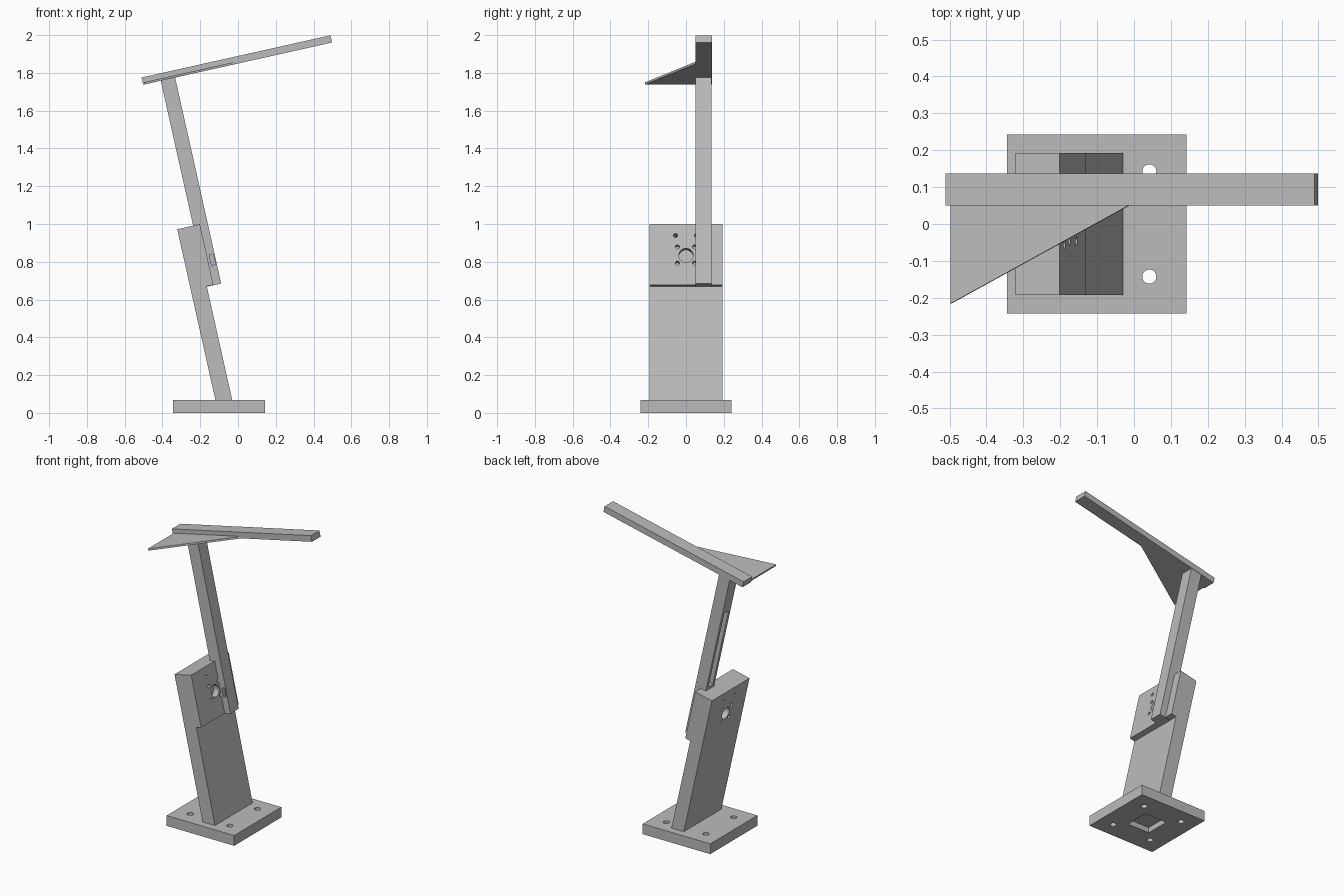
import bpy, bmesh, math
from mathutils import Matrix

if "Cube" in bpy.data.objects:
    bpy.data.objects.remove(bpy.data.objects["Cube"])

TILT = Matrix.Rotation(-math.radians(12.6), 4, 'Y')   # whole stand leans to -x
FLAT = Matrix.Identity(4)

grey = bpy.data.materials.new("plain grey")
grey.diffuse_color = (0.5, 0.5, 0.5, 1)
grey.use_nodes = True
grey.node_tree.nodes["Principled BSDF"].inputs["Base Color"].default_value = grey.diffuse_color


def make(name, bm, frame):
    bmesh.ops.recalc_face_normals(bm, faces=bm.faces)
    me = bpy.data.meshes.new(name)
    bm.to_mesh(me)
    bm.free()
    me.transform(frame)
    me.materials.append(grey)
    ob = bpy.data.objects.new(name, me)
    bpy.context.collection.objects.link(ob)
    return ob


def box(name, x, y, z, frame=FLAT):
    bm = bmesh.new()
    m = Matrix.LocRotScale(((x[0] + x[1]) / 2, (y[0] + y[1]) / 2, (z[0] + z[1]) / 2), None,
                           (x[1] - x[0], y[1] - y[0], z[1] - z[0]))
    bmesh.ops.create_cube(bm, size=1, matrix=m)
    return make(name, bm, frame)


def prism(name, pts, direction, frame):
    """Extrude a closed outline along a direction."""
    bm = bmesh.new()
    face = bm.faces.new([bm.verts.new(p) for p in pts])
    new = bmesh.ops.extrude_face_region(bm, geom=[face])["geom"]
    bmesh.ops.translate(bm, vec=direction, verts=[v for v in new if isinstance(v, bmesh.types.BMVert)])
    return make(name, bm, frame)


def drill(name, centre, r, depth, frame, axis='Z'):
    bm = bmesh.new()
    m = Matrix.Translation(centre)
    if axis == 'X':
        m = m @ Matrix.Rotation(math.pi / 2, 4, 'Y')
    bmesh.ops.create_cone(bm, cap_ends=True, segments=32, radius1=r, radius2=r, depth=depth, matrix=m)
    return make(name, bm, frame)


def cut(ob, cutters):
    for c in cutters:
        mod = ob.modifiers.new("cut", 'BOOLEAN')
        mod.object, mod.operation, mod.solver = c, 'DIFFERENCE', 'EXACT'
        c.hide_render = True
        c.hide_set(True)


# base plate with four bolt holes and a blind square pocket underneath
cx = -0.101
base = box("base_plate", (cx - .243, cx + .243), (-.242, .242), (0, .067))
holes = [drill("bolt_cutter", (cx + sx * .1425, sy * .1425, .03), .019, .2, FLAT)
         for sx in (-1, 1) for sy in (-1, 1)]
holes.append(box("pocket_cutter", (cx - .08, cx + .08), (-.08, .08), (-.05, .035)))
cut(base, holes)

# leaning lower post with a thicker mounting head
outline = [(-.102, .068), (-.015, .068), (-.015, .69), (.021, .69), (.021, 1.019), (-.102, 1.019)]
post = prism("lower_post", [(u, -.193, v) for u, v in outline], (0, .386, 0), TILT)
bores = []
for u in (.021, -.102):                                # matching bores on both faces
    bores.append(drill("main_bore_cutter", (u, 0, .85), .038, .08, TILT, 'X'))
    for sy in (-1, 1):
        for sv in (-1, 1):
            bores.append(drill("screw_cutter", (u, sy * .046, .852 + sv * .044), .011, .08, TILT, 'X'))
for sy in (-1, 1):
    bores.append(drill("pin_cutter", (-.04, sy * .056, .958), .011, .3, TILT, 'X'))
cut(post, bores)

# upper arm with a rear channel and a small side slot
arm = box("upper_arm", (-.0155, .0625), (.05, .135), (.688, 1.806), TILT)
cut(arm, [box("channel_cutter", (-.1, .02), (.07, .115), (1.04, 1.56), TILT),
          box("slot_cutter", (.034, .055), (0, .09), (.793, .85), TILT)])

# top bar and its thin triangular side plate
box("top_bar", (-.111, .914), (.05, .137), (1.805, 1.844), TILT)
prism("side_plate", [(-.104, .055, 1.805), (-.104, -.216, 1.805), (.40, .055, 1.805)], (0, 0, .012), TILT)
